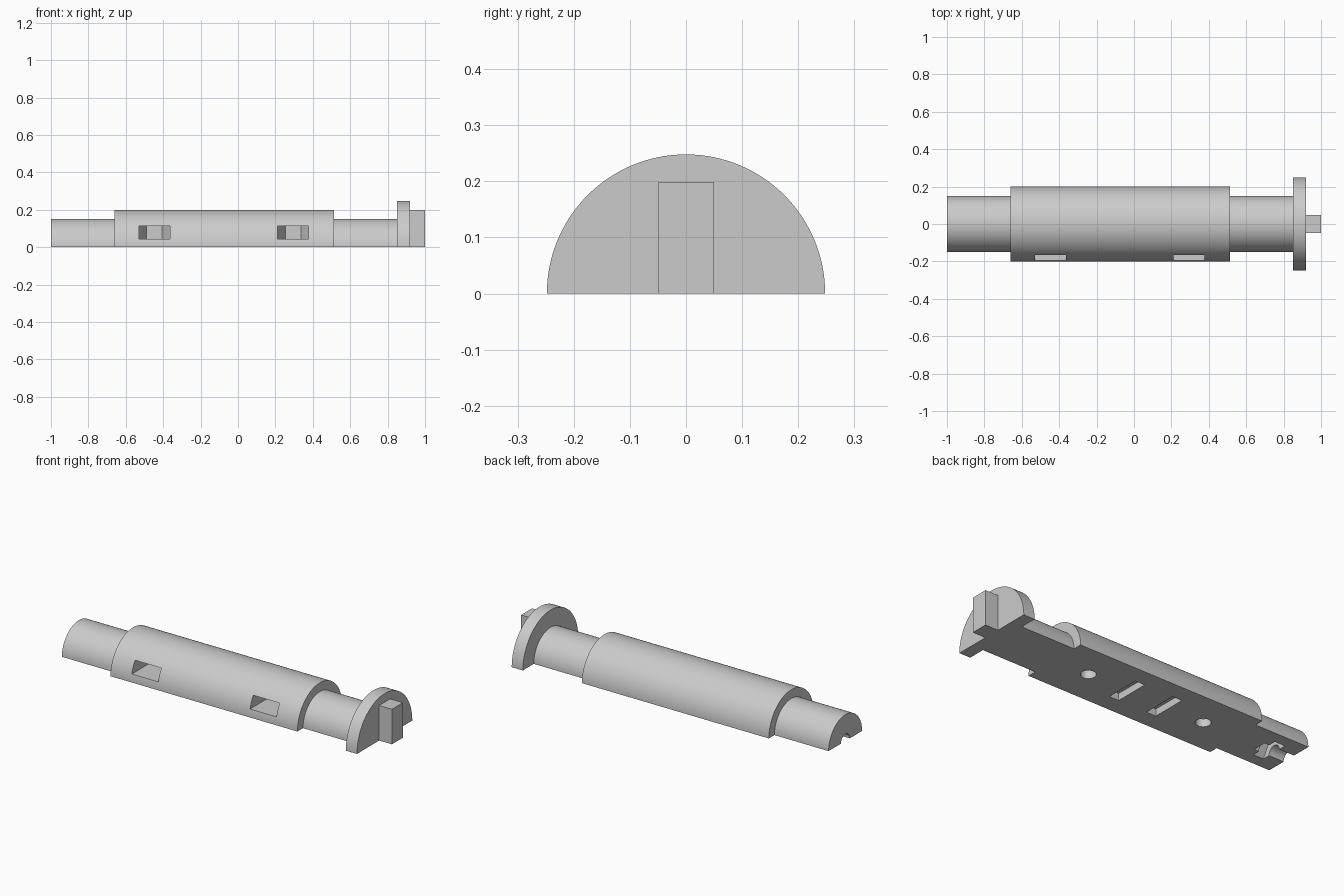
import bpy, bmesh
from math import sin, cos, pi, radians
from mathutils import Vector

if "Cube" in bpy.data.objects:
    bpy.data.objects.remove(bpy.data.objects["Cube"], do_unlink=True)

GREY = (0.6, 0.6, 0.6, 1.0)
mat = bpy.data.materials.new("plain_grey")
mat.use_nodes = True
mat.diffuse_color = GREY
mat.node_tree.nodes["Principled BSDF"].inputs["Base Color"].default_value = GREY


def make_object(name, bm):
    bmesh.ops.recalc_face_normals(bm, faces=bm.faces)
    mesh = bpy.data.meshes.new(name)
    bm.to_mesh(mesh)
    bm.free()
    mesh.materials.append(mat)
    obj = bpy.data.objects.new(name, mesh)
    bpy.context.collection.objects.link(obj)
    return obj


def prism(name, points, sweep):
    """Extrude a closed polygon along a vector."""
    bm = bmesh.new()
    face = bm.faces.new([bm.verts.new(p) for p in points])
    out = bmesh.ops.extrude_face_region(bm, geom=[face], use_keep_orig=True)
    moved = [v for v in out["geom"] if isinstance(v, bmesh.types.BMVert)]
    bmesh.ops.translate(bm, verts=moved, vec=Vector(sweep))
    return make_object(name, bm)


def ring(count, radius):
    return [(radius * cos(2 * pi * i / count), radius * sin(2 * pi * i / count))
            for i in range(count)]


def box(name, x0, x1, y, z0, z1):
    return prism(name, [(x0, -y, z0), (x1, -y, z0), (x1, y, z0), (x0, y, z0)],
                 (0, 0, z1 - z0))


# Stepped half shaft with end flange: profile turned through half a circle
profile = [(-1, 0), (-1, .15), (-.66, .15), (-.66, .2), (.513, .2), (.513, .15),
           (.85, .15), (.85, .248), (.92, .248), (.92, 0)]
bm = bmesh.new()
verts = [bm.verts.new((x, r, 0)) for x, r in profile]
edges = [bm.edges.new(pair) for pair in zip(verts, verts[1:])]
bmesh.ops.spin(bm, geom=verts + edges, cent=(0, 0, 0), axis=(1, 0, 0),
               angle=pi, steps=64)
bmesh.ops.remove_doubles(bm, verts=bm.verts, dist=1e-5)
bmesh.ops.contextual_create(bm, geom=[e for e in bm.edges if e.is_boundary])
shaft = make_object("half_shaft", bm)

# Drive tab on the flange
box("drive_tab", .92, 1, .049, 0, .199)

cutters = []
NUT, BOLT = .083, .04

# Side nut slots with hexagonal ends, and bolt holes from the flat side
for cx in (-.447, .295):
    slot = [(-NUT, -.3), (NUT, -.3), (NUT, 0), (NUT / 2, NUT * .866),
            (-NUT / 2, NUT * .866), (-NUT, 0)]
    cutters.append(prism("nut_slot_cutter", [(cx + x, y, .045) for x, y in slot],
                         (0, 0, .067)))
    cutters.append(prism("bolt_hole_cutter",
                         [(cx + x, y, -.1) for x, y in ring(32, BOLT)], (0, 0, .25)))

# Alignment pockets in the flat side
for cx in (-.195, .045):
    cutters.append(box("pocket_cutter", cx - .03, cx + .03, .1, -.1, .04))

# End bolt groove and its nut recess
cutters.append(prism("end_groove_cutter",
                     [(-1.1, y, z) for y, z in ring(32, BOLT)], (.29, 0, 0)))
cutters.append(prism("end_nut_cutter",
                     [(-.905, y, z) for y, z in ring(6, NUT)], (.065, 0, 0)))

# Cut everything out of the shaft
bpy.context.view_layer.objects.active = shaft
for cutter in cutters:
    cutter.hide_render = True
    mod = shaft.modifiers.new("cut", 'BOOLEAN')
    mod.operation = 'DIFFERENCE'
    mod.solver = 'EXACT'
    mod.object = cutter
    bpy.ops.object.modifier_apply(modifier=mod.name)
    bpy.data.objects.remove(cutter, do_unlink=True)

for obj in bpy.context.selected_objects:
    obj.select_set(False)
shaft.select_set(True)
bpy.ops.object.shade_smooth_by_angle(angle=radians(30))
